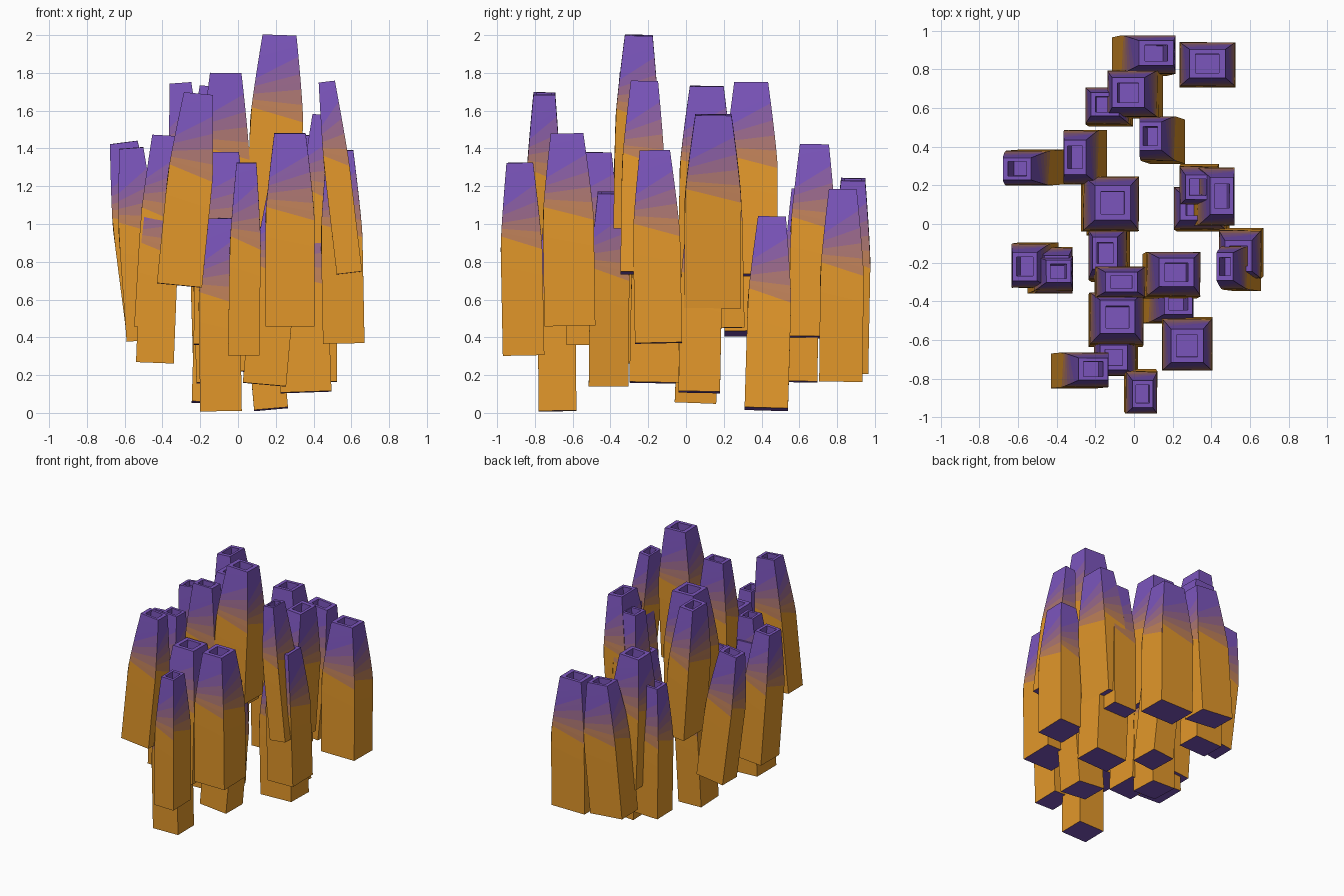
import bpy, bmesh, math
from mathutils import Vector, Matrix

LENGTH = 1.02


def srgb(r, g, b):
    f = lambda c: (c / 255 / 12.92) if c < 10 else ((c / 255 + 0.055) / 1.055) ** 2.4
    return (f(r), f(g), f(b), 1.0)


# Six flat colours stepping from the orange shaft to the purple mouth
palette = {
    "orange": (226, 151, 42),
    "tan": (190, 128, 88),
    "dusty rose": (170, 117, 112),
    "mauve": (152, 104, 138),
    "plum": (137, 94, 164),
    "purple": (123, 85, 188),
}
mats = []
for n, c in palette.items():
    m = bpy.data.materials.new(n)
    m.diffuse_color = srgb(*c)
    mats.append(m)

# Colour band heights on the left and right edge of every side
LEFT = [0, 0.62, 0.66, 0.69, 0.73, 0.77, 1]
RIGHT = [0, 0.55, 0.64, 0.72, 0.80, 0.89, 1]
CORNERS = [(-1, -1), (1, -1), (1, 1), (-1, 1)]
SHOULDER = 0.56


def taper(t):
    return 1 - 0.36 * max(0, (t - SHOULDER) / (1 - SHOULDER)) ** 1.2


def tube(name, x, y, z, w, d, dx, dy):
    """Leaning square tube: straight shaft, tapered top, square recess."""
    bm = bmesh.new()

    def pt(c, t, s):
        return bm.verts.new((c[0] * w / 2 * s, c[1] * d / 2 * s, t * LENGTH))

    def quad(pts, mat):
        bm.faces.new([pt(*p) for p in pts]).material_index = mat

    for i in range(4):
        a, b = CORNERS[i], CORNERS[(i + 1) % 4]
        # banded outer side, each band split so it follows the taper
        for k in range(6):
            steps = 2 if 0 < k < 5 else 4
            for j in range(steps):
                u, v = j / steps, (j + 1) / steps
                l0, l1 = (LEFT[k] + (LEFT[k + 1] - LEFT[k]) * q for q in (u, v))
                r0, r1 = (RIGHT[k] + (RIGHT[k + 1] - RIGHT[k]) * q for q in (u, v))
                quad([(a, l0, taper(l0)), (b, r0, taper(r0)),
                      (b, r1, taper(r1)), (a, l1, taper(l1))], k)
        # rim and inner wall
        quad([(a, 1, 0.64), (b, 1, 0.64), (b, 1, 0.42), (a, 1, 0.42)], 5)
        quad([(a, 1, 0.42), (b, 1, 0.42), (b, 0.75, 0.42), (a, 0.75, 0.42)], 5)
    # recess floor and underside
    quad([(c, 0.75, 0.42) for c in CORNERS], 5)
    quad([(c, 0, 1) for c in reversed(CORNERS)], 5)
    bmesh.ops.remove_doubles(bm, verts=bm.verts, dist=1e-5)

    # lean the tube along its axis
    axis = Vector((dx, dy, math.sqrt(LENGTH ** 2 - dx * dx - dy * dy)))
    rot = Vector((0, 0, 1)).rotation_difference(axis).to_matrix().to_4x4()
    bm.transform(Matrix.Translation((x, y, z)) @ rot)
    me = bpy.data.meshes.new(name)
    bm.to_mesh(me)
    bm.free()
    for m in mats:
        me.materials.append(m)
    bpy.context.collection.objects.link(bpy.data.objects.new(name, me))


# base x, base y, base z, width, depth, lean x, lean y
back_tubes = [
    (0.025, 0.865, 0.22, 0.28, 0.20, 0.09, 0.02),
    (0.38, 0.82, 0.165, 0.29, 0.23, 0.0, 0.01),
    (0.02, 0.665, 0.40, 0.26, 0.24, -0.05, 0.015),
    (-0.12, 0.60, 0.165, 0.23, 0.19, -0.03, 0.02),
    (0.175, 0.425, 0.02, 0.18, 0.23, -0.09, 0.03),
    (-0.475, 0.295, 0.42, 0.23, 0.18, -0.13, -0.01),
    (-0.23, 0.345, 0.73, 0.18, 0.28, -0.075, 0.0),
    (-0.13, 0.10, 0.71, 0.29, 0.28, 0.02, 0.01),
    (-0.145, 0.05, 0.055, 0.20, 0.22, 0.03, 0.04),
    (0.34, 0.21, 0.45, 0.20, 0.20, -0.01, -0.02),
    (0.385, 0.14, 0.56, 0.19, 0.30, 0.07, 0.005),
    (0.36, 0.07, 0.11, 0.27, 0.22, -0.035, 0.02),
]
front_tubes = [
    (-0.12, -0.17, 0.16, 0.20, 0.26, -0.03, 0.02),
    (-0.49, -0.21, 0.385, 0.20, 0.23, -0.075, -0.01),
    (-0.44, -0.24, 0.265, 0.20, 0.24, 0.04, 0.0),
    (-0.45, -0.27, 0.45, 0.20, 0.18, 0.06, 0.025),
    (-0.075, -0.30, 0.78, 0.26, 0.16, 0.01, 0.0),
    (0.185, -0.27, 0.98, 0.28, 0.23, 0.035, 0.02),
    (-0.095, -0.50, 0.36, 0.28, 0.27, 0.01, 0.02),
    (0.14, -0.41, 0.15, 0.23, 0.21, 0.09, 0.01),
    (0.275, -0.615, 0.46, 0.26, 0.27, 0.0, -0.015),
    (-0.09, -0.68, 0.01, 0.22, 0.20, -0.015, -0.01),
    (-0.31, -0.76, 0.675, 0.24, 0.18, 0.10, 0.01),
    (0.03, -0.86, 0.305, 0.165, 0.22, 0.015, -0.02),
    (0.56, -0.145, 0.37, 0.22, 0.25, -0.02, -0.02),
    (0.59, -0.235, 0.74, 0.135, 0.225, -0.12, 0.015),
]
for group, rows in (("back_tube", back_tubes), ("front_tube", front_tubes)):
    for i, row in enumerate(rows):
        tube(f"{group}_{i + 1}", *row)
